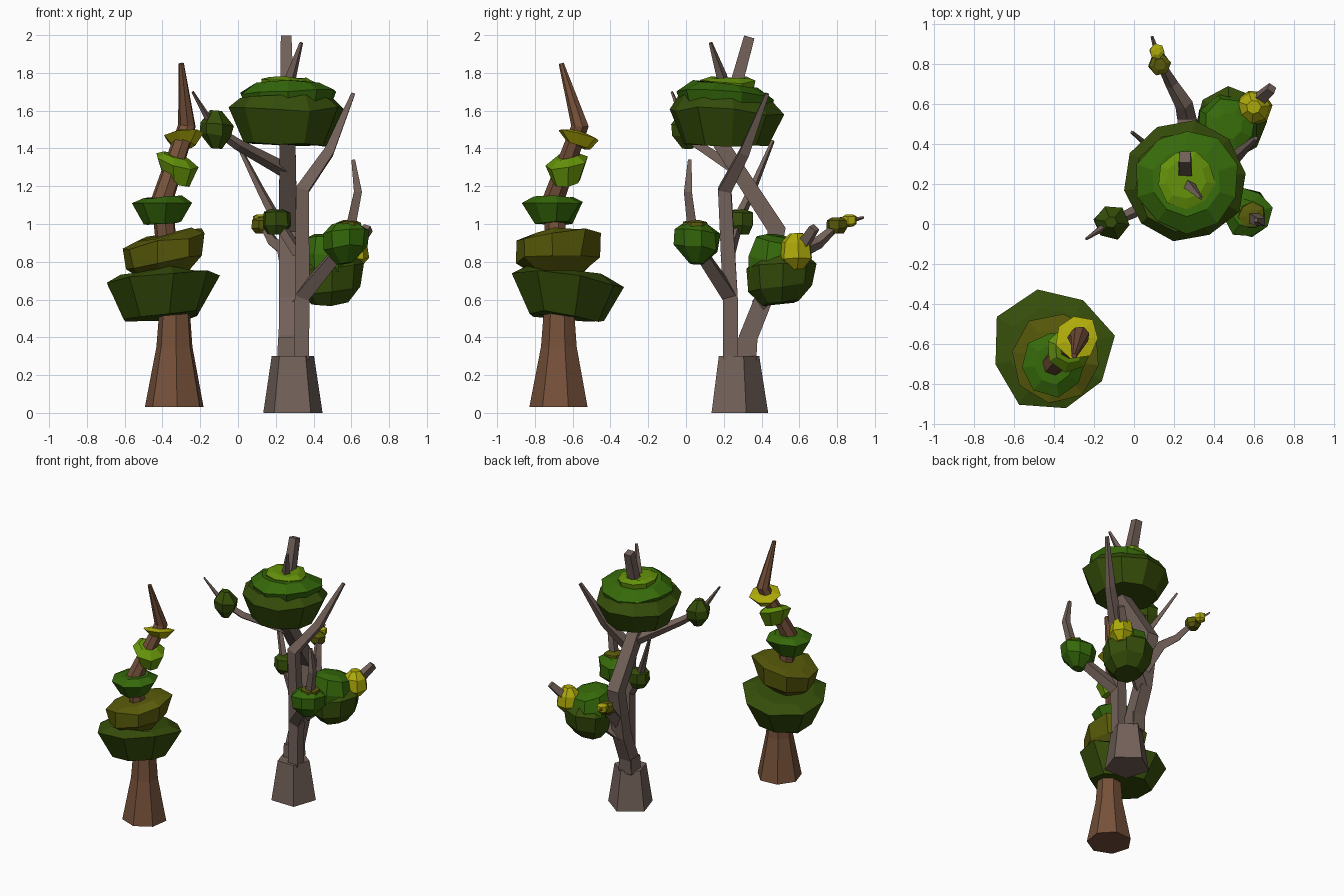
import bpy, bmesh, math, random
from mathutils import Vector

random.seed(4)
SQ = math.pi / 4


def material(name, rgb):
    m = bpy.data.materials.new(name)
    m.diffuse_color = (*rgb, 1)
    return m


BROWN = material("brown_bark", (.18, .082, .042))
GREY = material("grey_bark", (.17, .12, .1))
DARK = material("dark_green", (.036, .075, .003))
GREEN = material("mid_green", (.036, .14, .003))
LIGHT = material("light_green", (.13, .29, .003))
OLIVE = material("olive", (.10, .105, .003))
YELLOW = material("yellow_leaf", (.42, .40, .003))


def loft(name, rings, mat):
    """Skin a stack of equal-sided rings and close both ends."""
    bm = bmesh.new()
    rows = [[bm.verts.new(p) for p in ring] for ring in rings]
    n = len(rows[0])
    for a, b in zip(rows, rows[1:]):
        for i in range(n):
            j = (i + 1) % n
            bm.faces.new((a[i], a[j], b[j], b[i]))
    bm.faces.new(rows[0][::-1])
    bm.faces.new(rows[-1])
    bmesh.ops.recalc_face_normals(bm, faces=bm.faces)
    me = bpy.data.meshes.new(name)
    bm.to_mesh(me)
    bm.free()
    me.materials.append(mat)
    ob = bpy.data.objects.new(name, me)
    bpy.context.collection.objects.link(ob)
    return ob


def limb(name, pts, mat=GREY, sides=5, phase=.3):
    """Tapered, faceted branch through (x, y, z, radius) points."""
    P = [Vector(p[:3]) for p in pts]
    rings = []
    for i, p in enumerate(P):
        t = Vector()
        if i > 0:
            t += (p - P[i - 1]).normalized()
        if 0 < i + 1 < len(P):
            t += (P[i + 1] - p).normalized()
        if i == 0:
            t = Vector((0, 0, 1)) if t.z > .8 else t
        q = Vector((0, 0, 1)).rotation_difference(t)
        r = pts[i][3]
        ring = []
        for k in range(sides):
            a = phase + math.tau * k / sides
            ring.append(p + q @ Vector((r * math.cos(a), r * math.sin(a), 0)))
        rings.append(ring)
    return loft(name, rings, mat)


def clump(name, x, y, profile, mat, tilt=(0, 0), sides=8, jitter=.07):
    """Uneven leafy bowl: profile is (z, radius) from bottom to top."""
    rings = []
    phase = random.random()
    for z, r in profile:
        ring = []
        for k in range(sides):
            a = phase + math.tau * k / sides
            rr = r * (1 + random.uniform(-jitter, jitter))
            dx, dy = rr * math.cos(a), rr * math.sin(a)
            dz = tilt[0] * dx + tilt[1] * dy + random.uniform(-.12, .12) * r * .5
            ring.append((x + dx, y + dy, z + dz))
        rings.append(ring)
    return loft(name, rings, mat)


# Tiered tree: crooked trunk
limb("tiered_trunk", [(-.335, -.67, .03, .16), (-.335, -.67, .35, .098), (-.335, -.67, .52, .085),
                      (-.37, -.68, .78, .055), (-.40, -.70, 1.13, .060),
                      (-.27, -.56, 1.52, .048), (-.30, -.66, 1.85, .014)], BROWN, 7)
# Tiered tree: stacked leaf bowls
clump("tier_1", -.41, -.635, [(.505, .21), (.70, .31), (.74, .22)], DARK, (.08, -.12))
clump("tier_2", -.39, -.675, [(.73, .12), (.80, .215), (.92, .23), (.945, .15)], OLIVE, (.2, .06))
clump("tier_3", -.40, -.70, [(1.005, .10), (1.11, .165), (1.14, .10)], GREEN, (.05, 0))
clump("tier_4", -.325, -.63, [(1.22, .07), (1.33, .11), (1.36, .07)], LIGHT, (-.3, .2), 7)
clump("tier_5", -.285, -.565, [(1.41, .06), (1.47, .11), (1.485, .06)], YELLOW, (.1, -.3), 7)

# Forked tree: stump and the two square-cut trunks
limb("stump", [(.29, .27, 0, .165), (.29, .27, .3, .118)])
limb("rear_trunk", [(.265, .32, .28, .074), (.265, .33, .4, .07), (.265, .41, .6, .068),
                    (.265, .48, .97, .068), (.262, .18, 1.43, .06), (.255, .335, 1.99, .04)],
     sides=4, phase=SQ)
limb("rear_trunk_step", [(.265, .315, .3, .08), (.265, .315, .4, .075)], sides=4, phase=SQ)
limb("front_trunk", [(.335, .235, .28, .056), (.34, .235, .6, .056), (.34, .205, 1.18, .05),
                     (.48, .31, 1.38, .038), (.61, .43, 1.69, .014)], sides=4, phase=SQ)
# Forked tree: branches
limb("crown_fork", [(.25, .22, 1.6, .035), (.28, .19, 1.78, .03), (.335, .13, 1.96, .01)], sides=4)
limb("left_branch", [(.26, .28, 1.28, .042), (0, .06, 1.42, .03), (-.13, 0, 1.51, .022),
                     (-.24, -.075, 1.70, .007)], sides=4)
limb("thin_branch", [(.33, .22, .83, .04), (.2, .28, 1.03, .03), (.12, .35, 1.18, .022),
                     (-.01, .46, 1.44, .01)], sides=4)
limb("right_branch", [(.34, .23, .62, .052), (.54, .07, .86, .042), (.6, .03, 1.0, .035),
                      (.635, .01, 1.17, .03), (.61, .02, 1.34, .014)], sides=4, phase=SQ)
limb("back_right_branch", [(.27, .40, .58, .055), (.47, .52, .75, .05), (.60, .60, .86, .042),
                           (.69, .68, .98, .03)], sides=4)
limb("back_branch", [(.28, .45, .72, .052), (.25, .6, .86, .045), (.19, .7, .9, .033),
                     (.13, .81, 1.0, .02), (.09, .94, 1.035, .007)], sides=4)

# Forked tree: crown
clump("crown_low", .25, .21, [(1.42, .225), (1.60, .305), (1.66, .25)], DARK, (0, -.05), 10, .04)
clump("crown_mid", .265, .215, [(1.58, .22), (1.69, .255), (1.74, .17)], GREEN, (0, -.08), 10, .05)
clump("crown_top", .26, .225, [(1.69, .13), (1.755, .145), (1.775, .10)], LIGHT, (-.05, 0), 9, .05)
# Forked tree: leaf clumps on branches
clump("left_leaves", -.115, .01, [(1.40, .03), (1.47, .085), (1.53, .09), (1.60, .03)], DARK, (-.1, 0), 6)
clump("thin_leaves", .205, .285, [(.945, .05), (.99, .08), (1.06, .075), (1.075, .04)], DARK, (0, 0), 7)
clump("right_leaves", .565, .055, [(.79, .04), (.87, .12), (.96, .125), (1.0, .07)], GREEN, (.1, -.1))
clump("right_leaf_tip", .59, .045, [(.90, .05), (.94, .075), (1.01, .065), (1.02, .03)], OLIVE, (0, 0), 7)
clump("back_right_leaves_low", .485, .50, [(.58, .10), (.66, .165), (.78, .18), (.82, .14)],
      DARK, (.1, .1))
clump("back_right_leaves", .475, .495, [(.74, .16), (.82, .165), (.91, .13), (.935, .07)], GREEN, (-.1, -.15))
clump("back_right_leaf_tip", .60, .585, [(.76, .04), (.82, .09), (.90, .08), (.95, .035)], YELLOW, (0, 0), 7)
clump("back_leaves", .13, .80, [(.95, .035), (.98, .058), (1.02, .055), (1.035, .03)], OLIVE, (0, 0), 6)
clump("back_leaf_tip", .115, .865, [(.985, .02), (1.0, .04), (1.04, .038), (1.05, .02)], YELLOW, (0, 0), 6)
